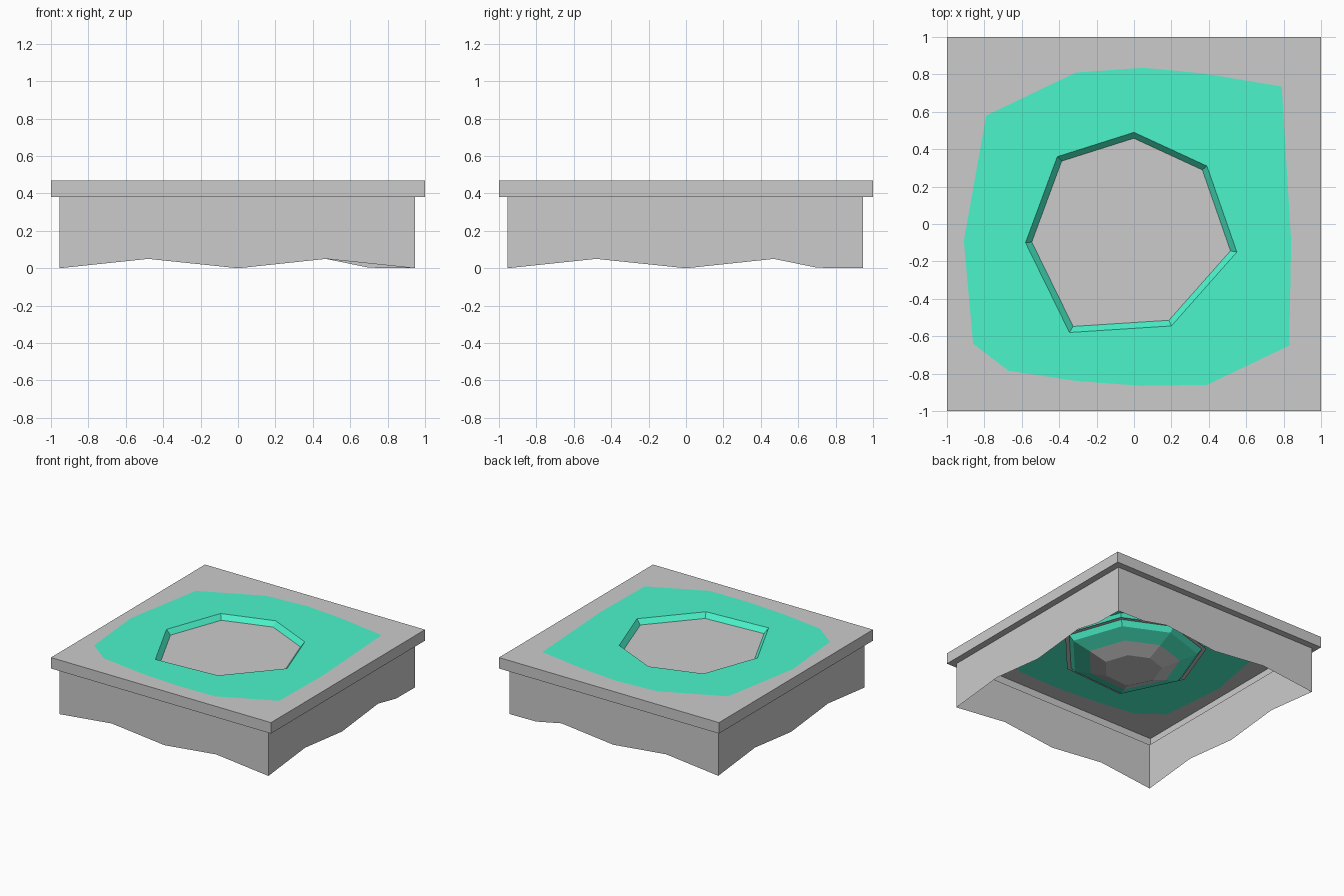
import bpy, bmesh

if "Cube" in bpy.data.objects:
    bpy.data.objects.remove(bpy.data.objects["Cube"])

green = bpy.data.materials.new("grass_green")
green.diffuse_color = (0.07, 0.91, 0.60, 1)
green.use_nodes = True
green.node_tree.nodes["Principled BSDF"].inputs["Base Color"].default_value = green.diffuse_color

TOP, LIP, WATER = 0.47, 0.38, 0.43


def finish(bm, name, mat=None):
    mesh = bpy.data.meshes.new(name)
    bm.to_mesh(mesh)
    bm.free()
    obj = bpy.data.objects.new(name, mesh)
    bpy.context.collection.objects.link(obj)
    if mat:
        mesh.materials.append(mat)
    return obj


def at(loop, z):
    return [(x, y, z) for x, y in loop]


def shrink(loop, s, z, c=(-0.02, -0.04)):
    return [(c[0] + (x - c[0]) * s, c[1] + (y - c[1]) * s, z) for x, y in loop]


def strips(name, loops, mat=None, inward=False, cap=False):
    """Counter-clockwise loops joined from top to bottom."""
    bm = bmesh.new()
    rings = [[bm.verts.new(p) for p in loop] for loop in loops]
    for a, b in zip(rings, rings[1:]):
        for i in range(len(a)):
            j = (i + 1) % len(a)
            f = [b[i], b[j], a[j], a[i]]
            bm.faces.new(f[::-1] if inward else f)
    if cap:
        bm.faces.new(rings[-1])
    return finish(bm, name, mat)


def flat_ring(name, outer, inner, z, mat=None):
    """Flat sheet between two outlines."""
    bm = bmesh.new()
    edges = []
    for loop in (outer, inner):
        vs = [bm.verts.new(p) for p in at(loop, z)]
        edges += [bm.edges.new((vs[i - 1], vs[i])) for i in range(len(vs))]
    bmesh.ops.triangle_fill(bm, use_beauty=True, use_dissolve=False,
                            edges=edges, normal=(0, 0, 1))
    for f in bm.faces:
        f.normal_update()
        if f.normal.z < 0:
            f.normal_flip()
    return finish(bm, name, mat)


# Outlines, counter-clockwise
square = [(-1, -1), (1, -1), (1, 1), (-1, 1)]
lo, hi = -0.955, 0.945
inner_square = [(lo, lo), (hi, lo), (hi, hi), (lo, hi)]
grass = [(-.79, .58), (-.86 - .05, -.09), (-.86, -.64), (-.67, -.785), (-.3, -.84),
         (.04, -.865), (.39, -.86), (.83, -.65), (.84, -.09), (.79, .735),
         (.37, .805), (.05, .835), (-.31, .81)]
rim = [(-.41, .36), (-.58, -.1), (-.345, -.58), (.2, -.545),
       (.55, -.15), (.39, .31), (0, .49)]

# Flat top: grey border and grass patch
flat_ring("ground_border", square, grass, TOP)
flat_ring("grass_patch", grass, rim, TOP, green)

# Overhanging slab edge
strips("slab_edge", [at(square, TOP), at(square, LIP), at(inner_square, LIP)])

# Skirt walls with a wavy lower edge
plain = [(lo, 0), (-.48, .05), (0, 0), (.47, .05)]
notched = plain + [(.7, .003)]
back = [(hi, 0)] + notched[:0:-1]
left = [(hi, 0)] + plain[:0:-1]
bottom = ([(t, lo, z) for t, z in plain] + [(hi, t, z) for t, z in notched]
          + [(t, hi, z) for t, z in back] + [(lo, t, z) for t, z in left])
strips("skirt", [[(x, y, LIP) for x, y, z in bottom], bottom])

# Pond bowl: grassy bank and stone bed
strips("pond_bank", [at(rim, TOP), shrink(rim, .88, .39), shrink(rim, .64, .34)],
       green, inward=True)
strips("pond_bed", [shrink(rim, .64, .34), shrink(rim, .40, .285)],
       inward=True, cap=True)

# Water sheet, slightly wider than the bowl at its level
bm = bmesh.new()
bm.faces.new([bm.verts.new(p) for p in shrink(rim, 1.0, WATER)])
finish(bm, "water")
